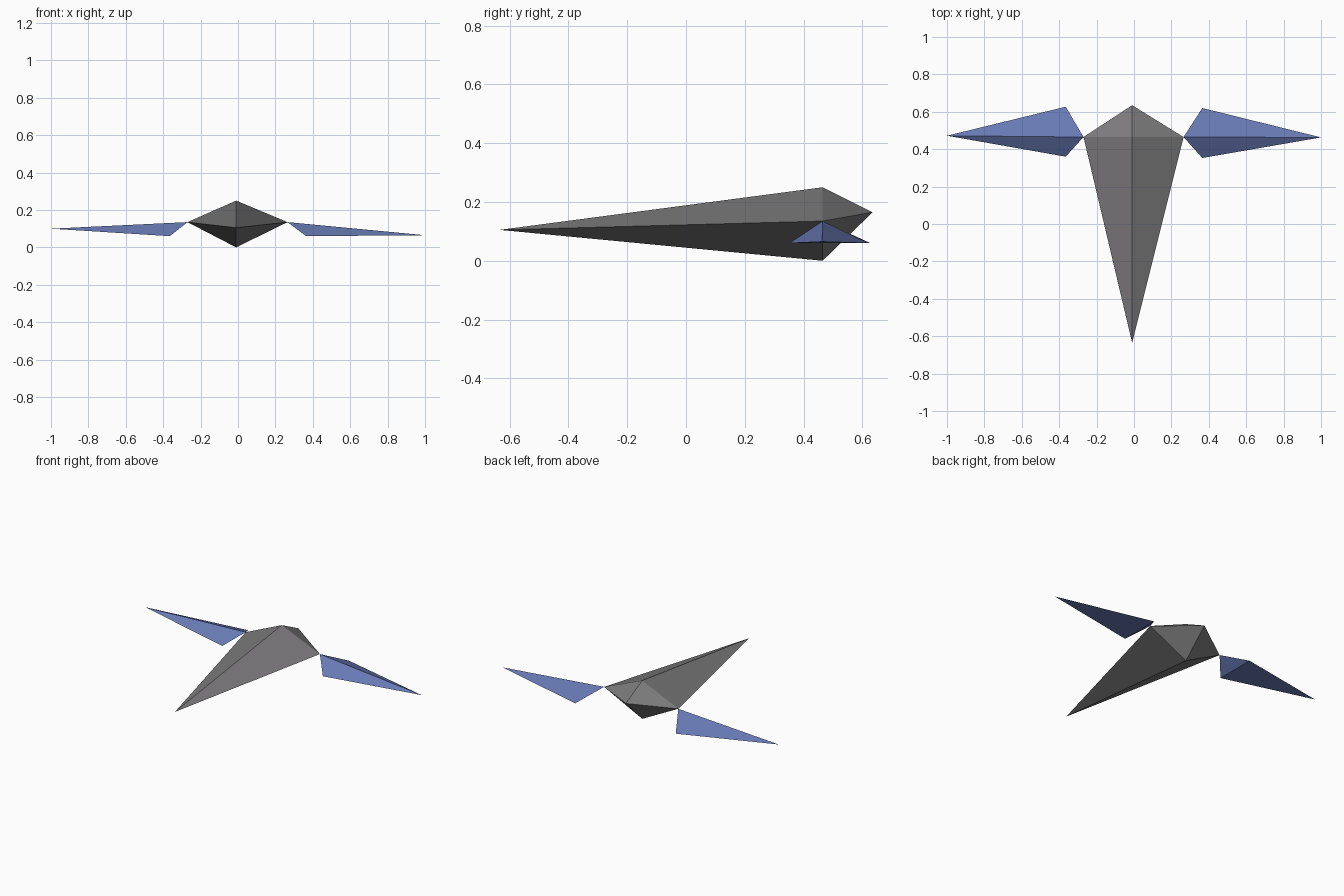
import bpy
import bmesh

# Remove the default cube
cube = bpy.data.objects.get("Cube")
if cube:
    bpy.data.objects.remove(cube, do_unlink=True)


def make_material(name, rgb):
    mat = bpy.data.materials.new(name)
    mat.use_nodes = True
    colour = (*rgb, 1.0)
    mat.diffuse_color = colour
    bsdf = next(n for n in mat.node_tree.nodes if n.type == 'BSDF_PRINCIPLED')
    bsdf.inputs["Base Color"].default_value = colour
    bsdf.inputs["Roughness"].default_value = 0.8
    return mat


def faceted_hull(name, points, mat):
    """Closed flat-faced solid spanned by a few corner points."""
    bm = bmesh.new()
    for p in points:
        bm.verts.new(p)
    bmesh.ops.convex_hull(bm, input=bm.verts[:])
    bmesh.ops.recalc_face_normals(bm, faces=bm.faces[:])
    mesh = bpy.data.meshes.new(name)
    bm.to_mesh(mesh)
    bm.free()
    mesh.materials.append(mat)
    obj = bpy.data.objects.new(name, mesh)
    bpy.context.collection.objects.link(obj)
    return obj


grey = make_material("hull grey", (0.20, 0.195, 0.20))
blue = make_material("wing blue", (0.14, 0.195, 0.46))

# Body: long pointed nose, diamond section, short tail
centre, beam_y = -0.01, 0.465
faceted_hull("body", [
    (centre, -0.635, 0.105),     # nose
    (centre, beam_y, 0.25),      # top ridge
    (centre, beam_y, 0.0),       # keel
    (-0.27, beam_y, 0.135),      # right shoulder
    (0.265, beam_y, 0.135),      # left shoulder
    (centre, 0.635, 0.165),      # tail
], grey)

# Wings: slim tetrahedra joined to the shoulders at a point
for name, side, root_x, front_y, back_y, tip_y, tip_z in (
        ("left_wing", 1, 0.265, 0.353, 0.62, 0.463, 0.065),
        ("right_wing", -1, 0.27, 0.36, 0.627, 0.472, 0.10)):
    faceted_hull(name, [
        (side * root_x, beam_y, 0.135),
        (side * 0.365, front_y, 0.06),
        (side * 0.365, back_y, 0.06),
        (side, tip_y, tip_z),
    ], blue)
